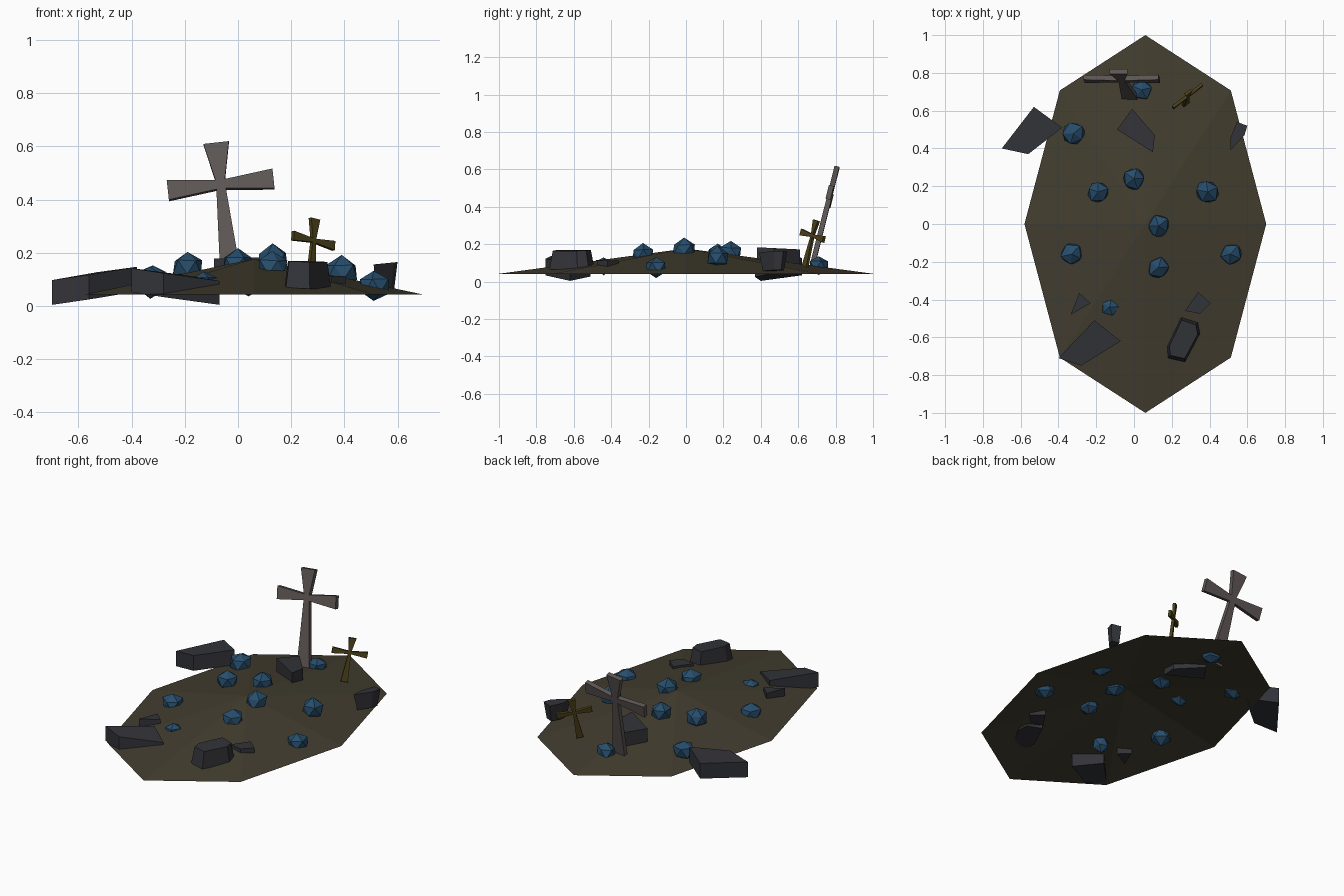
import bpy, bmesh, math, random
from mathutils import Vector

if "Cube" in bpy.data.objects:
    bpy.data.objects.remove(bpy.data.objects["Cube"])


def material(name, rgb):
    m = bpy.data.materials.new(name)
    m.diffuse_color = (*rgb, 1)
    m.use_nodes = True
    m.node_tree.nodes["Principled BSDF"].inputs["Base Color"].default_value = m.diffuse_color
    return m


SOIL = material("soil", (0.055, 0.047, 0.028))
STONE = material("blue_stone", (0.02, 0.075, 0.15))
SLATE = material("slate", (0.032, 0.033, 0.04))
WOOD = material("old_wood", (0.11, 0.095, 0.09))
BRASS = material("brass", (0.07, 0.052, 0.01))


def finish(name, bm, mat):
    bmesh.ops.recalc_face_normals(bm, faces=bm.faces)
    me = bpy.data.meshes.new(name)
    bm.to_mesh(me)
    bm.free()
    me.materials.append(mat)
    ob = bpy.data.objects.new(name, me)
    bpy.context.collection.objects.link(ob)
    return ob


def prism(name, bottom, top, mat):
    """Closed solid between two matching loops."""
    bm = bmesh.new()
    b = [bm.verts.new(p) for p in bottom]
    t = [bm.verts.new(p) for p in top]
    n = len(b)
    bm.faces.new(b)
    bm.faces.new(t)
    for i in range(n):
        j = (i + 1) % n
        bm.faces.new((b[i], b[j], t[j], t[i]))
    return finish(name, bm, mat)


# Earth mound: shallow eight-sided cone, open underneath
bm = bmesh.new()
apex = bm.verts.new((0.06, 0, 0.177))
rim = [bm.verts.new((0.06 + 0.64 * math.cos(i * math.pi / 4),
                     math.sin(i * math.pi / 4), 0.042)) for i in range(8)]
for i in range(8):
    bm.faces.new((apex, rim[i], rim[(i + 1) % 8]))
finish("earth_mound", bm, SOIL)

# Blue stones: jittered icosahedra (x, y, z, radius)
random.seed(4)
stones = [(0.04, 0.71, 0.085, .058), (-0.32, 0.48, 0.10, .062), (0, 0.24, 0.155, .062),
          (-0.19, 0.17, 0.145, .062), (0.39, 0.17, 0.125, .066), (0.13, -0.01, 0.17, .064),
          (-0.33, -0.16, 0.09, .062), (0.51, -0.16, 0.075, .062), (0.13, -0.23, 0.145, .062),
          (-0.13, -0.44, 0.085, .05)]
for k, (x, y, z, r) in enumerate(stones):
    bm = bmesh.new()
    bmesh.ops.create_icosphere(bm, subdivisions=1, radius=r)
    spin = random.uniform(0, 6.28)
    for v in bm.verts:
        p = v.co * random.uniform(0.9, 1.12)
        v.co = (x + p.x * math.cos(spin) - p.y * math.sin(spin),
                y + p.x * math.sin(spin) + p.y * math.cos(spin), z + p.z * 0.92)
    finish(f"stone_{k + 1}", bm, STONE)


# Slate slabs: outlines with a tilted top, tapering toward the bottom
def slab(name, outline, z, height, gx=0, gy=0, taper=1.0, top_scale=1.0):
    cx = sum(p[0] for p in outline) / len(outline)
    cy = sum(p[1] for p in outline) / len(outline)

    def loop(s, zz):
        return [(cx + (x - cx) * s, cy + (y - cy) * s,
                 zz + s * (gx * (x - cx) + gy * (y - cy))) for x, y in outline]
    prism(name, loop(taper, z - height), loop(top_scale, z), SLATE)


slab("slab_back_left", [(-.53, .62), (-.38, .51), (-.56, .37), (-.70, .40)], .122, .093, .15, .02)
slab("slab_front_left", [(-.21, -.51), (-.07, -.62), (-.28, -.75), (-.40, -.71)], .119, .09, -.15, .02)
slab("slab_front_right", [(.25, -.49), (.34, -.52), (.35, -.58), (.27, -.73), (.18, -.71), (.175, -.65)],
     .167, .1, -.04, .02, 1.0, .85)
slab("slab_back", [(-.01, .61), (.11, .47), (.10, .38), (-.09, .50)], .178, .10, 0, -.05)
slab("slab_back_right", [(.545, .54), (.60, .52), (.585, .47), (.51, .39), (.512, .46)],
     .16, .1, .1, 0, .75)
slab("chip_right", [(.34, -.36), (.405, -.42), (.35, -.475), (.27, -.46)], .112, .045)
slab("chip_left", [(-.29, -.365), (-.23, -.42), (-.335, -.48)], .115, .06)


# Grave crosses: flared outline in a leaning plane, given thickness
def cross(name, centre, right, up, arm, top, base, w, thick, mat):
    c, r, u = Vector(centre), Vector(right).normalized(), Vector(up)
    u = (u - r * u.dot(r)).normalized()
    n = r.cross(u) * thick / 2
    wa, wt, wm, wb = w  # half widths: arm end, top end, middle, base
    pts = [(-wb, -base), (wb, -base), (wm, -wm), (arm, -wa), (arm, wa), (wm, wm),
           (wt, top), (-wt, top), (-wm, wm), (-arm, wa), (-arm, -wa), (-wm, -wm)]
    bm = bmesh.new()
    rings = [[bm.verts.new(c + r * a + u * b + s * n) for a, b in pts] for s in (-1, 1)]
    for ring in rings:  # each side: four limbs round a central square
        for idx in ((0, 1, 2, 11), (2, 3, 4, 5), (5, 6, 7, 8), (8, 9, 10, 11), (2, 5, 8, 11)):
            bm.faces.new([ring[i] for i in idx])
    for i in range(12):
        j = (i + 1) % 12
        bm.faces.new((rings[0][i], rings[0][j], rings[1][j], rings[1][i]))
    finish(name, bm, mat)


cross("large_cross", (-.065, .768, .455), (1, 0, .11), (-.1, .25, 1),
      .2, .162, .40, (.038, .048, .018, .042), .027, WOOD)
cross("small_cross", (.283, .677, .245), (.16, .125, -.04), (0, .2, 1),
      .1, .085, .17, (.018, .022, .008, .02), .016, BRASS)
